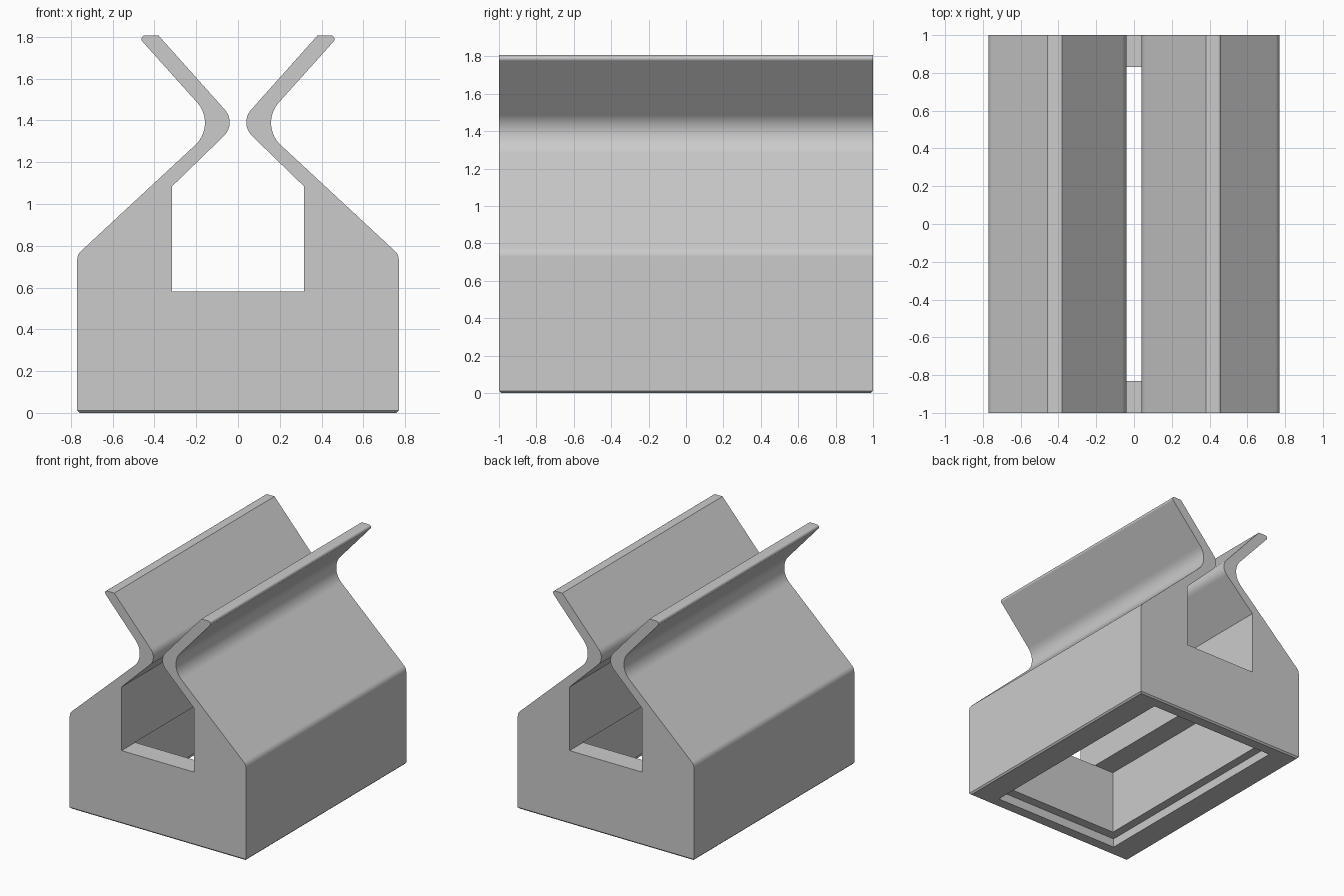
import bpy, bmesh, math
from mathutils import Vector

cube = bpy.data.objects.get("Cube")
if cube:
    bpy.data.objects.remove(cube, do_unlink=True)

grey = bpy.data.materials.new("plain_grey")
grey.use_nodes = True
colour = (0.6, 0.6, 0.6, 1)
grey.diffuse_color = colour
grey.node_tree.nodes["Principled BSDF"].inputs["Base Color"].default_value = colour


def fillet(a, p, b, radius, steps):
    """Points of a tangent arc that rounds the corner p between a and b."""
    if radius == 0:
        return [p]
    u, v = (a - p).normalized(), (b - p).normalized()
    half = u.angle(v) / 2
    centre = p + (u + v).normalized() * radius / math.sin(half)
    reach = radius / math.tan(half)
    start, end = p + u * reach - centre, p + v * reach - centre
    turn = start.angle(end)
    return [centre + (start * math.sin(turn * (1 - i / steps))
                      + end * math.sin(turn * i / steps)) / math.sin(turn)
            for i in range(steps + 1)]


def make_object(name, bm):
    bmesh.ops.recalc_face_normals(bm, faces=bm.faces)
    mesh = bpy.data.meshes.new(name)
    bm.to_mesh(mesh)
    bm.free()
    mesh.materials.append(grey)
    obj = bpy.data.objects.new(name, mesh)
    bpy.context.collection.objects.link(obj)
    return obj


def make_box(name, x, y, z0, z1):
    bm = bmesh.new()
    bmesh.ops.create_cube(bm, size=1)
    for v in bm.verts:
        v.co = (v.co.x * 2 * x, v.co.y * 2 * y, z0 if v.co.z < 0 else z1)
    return make_object(name, bm)


# Half profile: x, z, corner radius, arc steps
corners = [(0.77, 0, 0, 0), (0.77, 0.757, 0.06, 4), (0.10, 1.379, 0.145, 14),
           (0.484, 1.807, 0.018, 6), (0.381, 1.807, 0, 0),
           (0.005, 1.386, 0.09, 14), (0.317, 1.083, 0, 0), (0.317, 0.58, 0, 0)]
pts = [Vector((x, 0, z)) for x, z, r, s in corners]
half = []
for i, (x, z, r, s) in enumerate(corners):
    half += fillet(pts[i - 1], pts[i], pts[(i + 1) % len(pts)], r, s)
outline = half + [Vector((-p.x, 0, p.z)) for p in reversed(half)]

# Extruded body with a tiny chamfer around the base
bm = bmesh.new()
face = bm.faces.new([bm.verts.new((p.x, -1, p.z)) for p in outline])
side = bmesh.ops.extrude_face_region(bm, geom=[face])["geom"]
bmesh.ops.translate(bm, vec=(0, 2, 0),
                    verts=[g for g in side if isinstance(g, bmesh.types.BMVert)])
bmesh.ops.recalc_face_normals(bm, faces=bm.faces)
base = [e for e in bm.edges if all(v.co.z < 0.001 for v in e.verts)]
bmesh.ops.bevel(bm, geom=base, offset=0.012, segments=1, affect='EDGES')
body = make_object("clip_body", bm)

# Hollow underside: shallow cover recess and deep pocket open to the channel
cutters = [make_box("cover_recess", 0.56, 0.905, -0.1, 0.07),
           make_box("inner_pocket", 0.49, 0.83, -0.1, 0.582)]
bpy.context.view_layer.objects.active = body
for cutter in cutters:
    cutter.hide_render = True
    mod = body.modifiers.new(cutter.name, 'BOOLEAN')
    mod.operation = 'DIFFERENCE'
    mod.solver = 'EXACT'
    mod.object = cutter
    bpy.ops.object.modifier_apply(modifier=mod.name)
    bpy.data.objects.remove(cutter, do_unlink=True)

# Smooth bends, crisp edges, flat-looking planes
bpy.ops.object.select_all(action='DESELECT')
body.select_set(True)
bpy.ops.object.shade_smooth_by_angle(angle=math.radians(30))
weighted = body.modifiers.new("flat_planes", 'WEIGHTED_NORMAL')
weighted.keep_sharp = True
